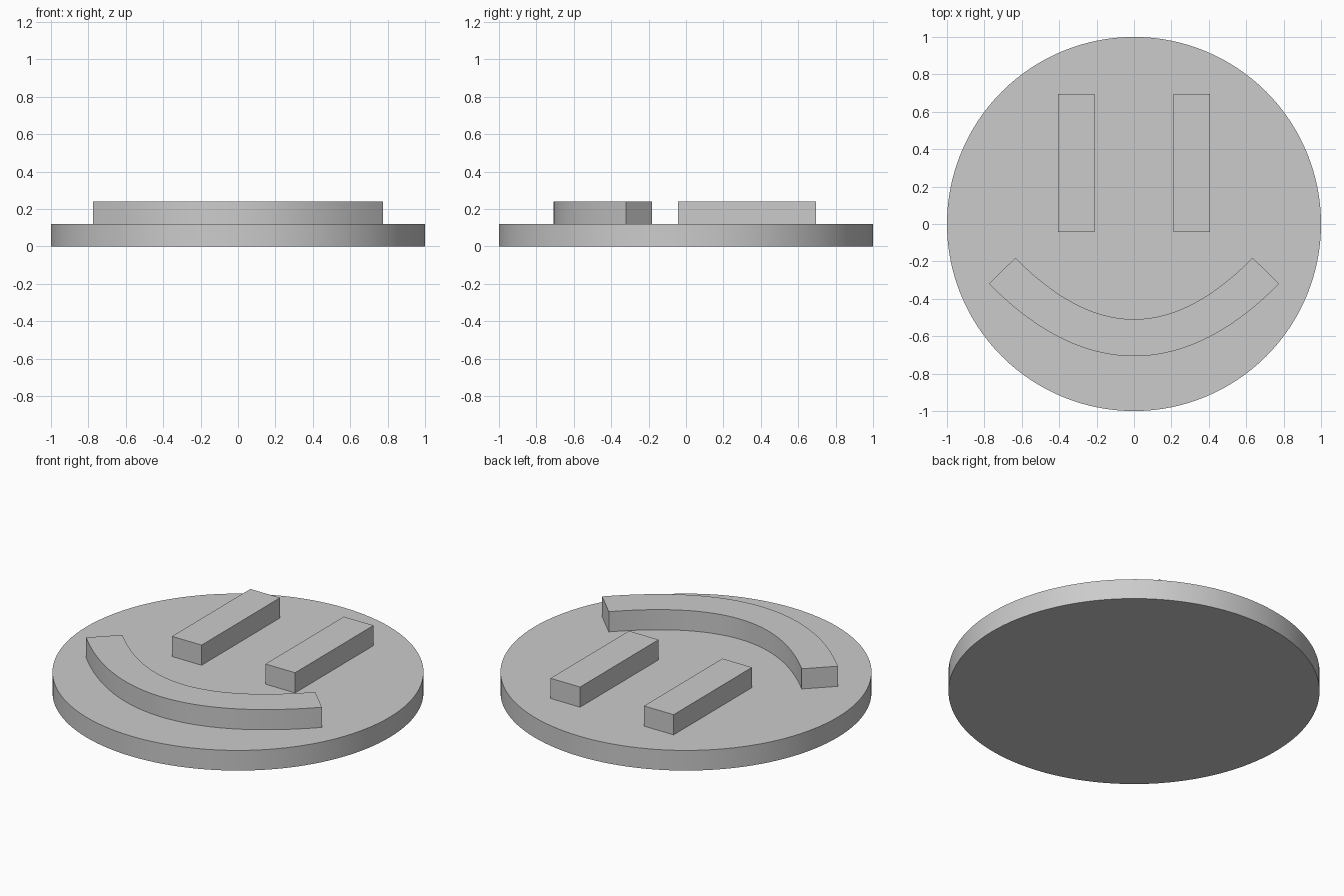
import bpy
import bmesh
from mathutils import Vector
from math import radians

cube = bpy.data.objects.get("Cube")
if cube:
    bpy.data.objects.remove(cube, do_unlink=True)

DISC_TOP = 0.12
RELIEF_TOP = 0.24

grey = bpy.data.materials.new("light_grey")
grey.use_nodes = True
colour = (0.6, 0.6, 0.6, 1)
grey.diffuse_color = colour
grey.node_tree.nodes["Principled BSDF"].inputs["Base Color"].default_value = colour


def extrude_outline(name, outline, bottom, top):
    """Solid prism from a counter-clockwise outline."""
    bm = bmesh.new()
    low = [bm.verts.new((x, y, bottom)) for x, y in outline]
    high = [bm.verts.new((x, y, top)) for x, y in outline]
    bm.faces.new(low[::-1])
    bm.faces.new(high)
    n = len(outline)
    for i in range(n):
        j = (i + 1) % n
        bm.faces.new((low[i], low[j], high[j], high[i]))
    mesh = bpy.data.meshes.new(name)
    bm.to_mesh(mesh)
    bm.free()
    return finish(bpy.data.objects.new(name, mesh), link=True)


def finish(obj, link=False):
    """Assign the material and smooth only the curved walls."""
    if link:
        bpy.context.collection.objects.link(obj)
    obj.data.materials.append(grey)
    bpy.ops.object.select_all(action="DESELECT")
    obj.select_set(True)
    bpy.context.view_layer.objects.active = obj
    bpy.ops.object.shade_smooth_by_angle(angle=radians(30))
    return obj


# Round base
bpy.ops.mesh.primitive_cylinder_add(vertices=128, radius=1, depth=DISC_TOP,
                                    location=(0, 0, DISC_TOP / 2))
disc = bpy.context.object
disc.name = "round_base"
finish(disc)

# Tall rectangular eyes
for name, side in (("left_eye", 1), ("right_eye", -1)):
    x0, x1 = sorted((side * 0.21, side * 0.405))
    y0, y1 = -0.042, 0.695
    extrude_outline(name, [(x0, y0), (x1, y0), (x1, y1), (x0, y1)],
                    DISC_TOP, RELIEF_TOP)

# Curved mouth: a parabola thickened along its normal, with square ends
HALF_SPAN, LOW, RISE, HALF_WIDTH = 0.705, -0.608, 0.358, 0.099
STEPS = 48


def mouth_point(t, offset):
    slope = 2 * RISE * t / HALF_SPAN
    normal = Vector((-slope, 1)).normalized()
    return Vector((HALF_SPAN * t, LOW + RISE * t * t)) + normal * offset


params = [2 * i / STEPS - 1 for i in range(STEPS + 1)]
outer = [mouth_point(t, -HALF_WIDTH) for t in params]
inner = [mouth_point(t, HALF_WIDTH) for t in reversed(params)]
extrude_outline("mouth", outer + inner, DISC_TOP, RELIEF_TOP)
